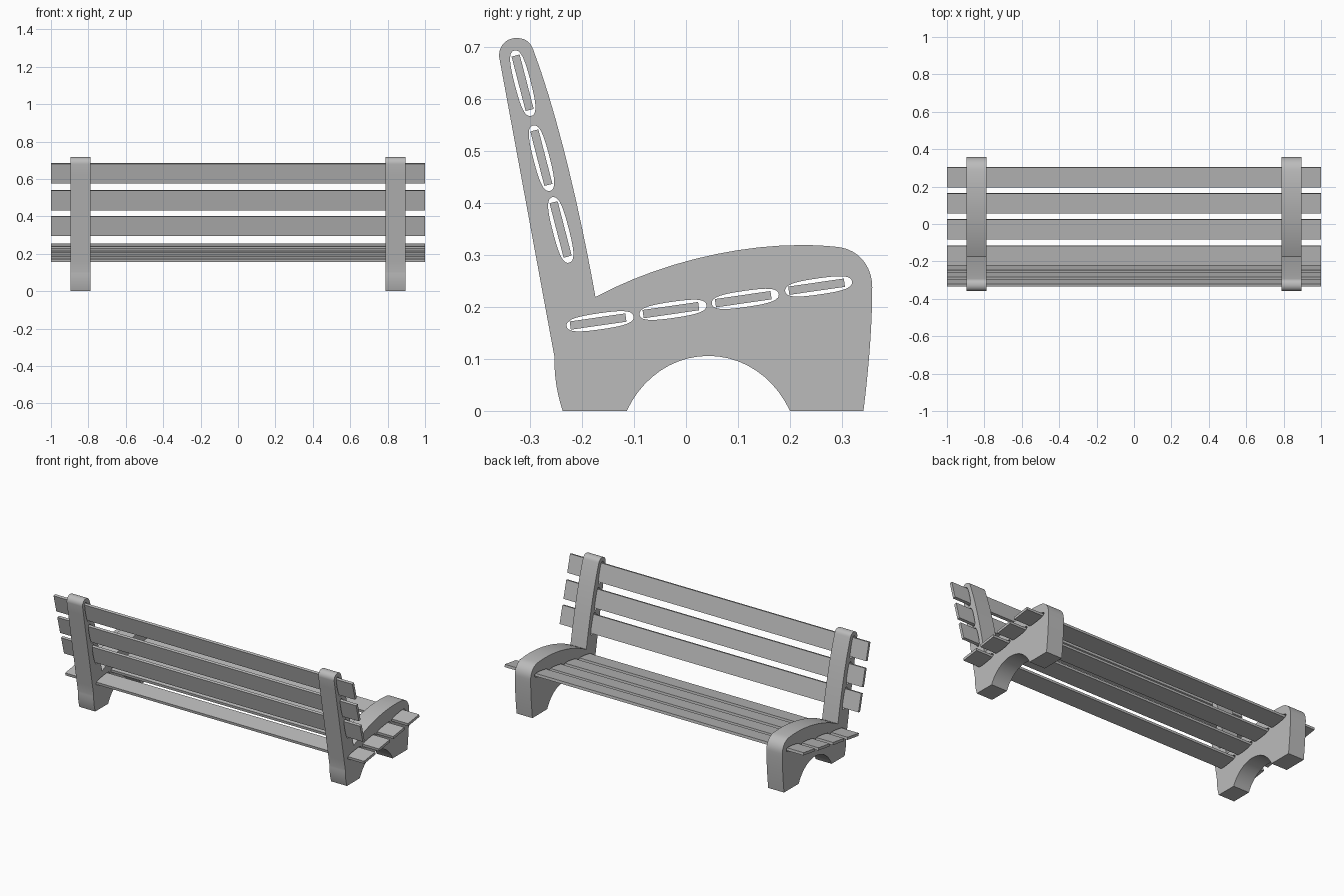
import bpy, bmesh, math
from mathutils import Matrix, Vector

if "Cube" in bpy.data.objects:
    bpy.data.objects.remove(bpy.data.objects["Cube"])

GREY = (0.5, 0.5, 0.5, 1)
mat = bpy.data.materials.new("plain grey")
mat.use_nodes = True
mat.diffuse_color = GREY
mat.node_tree.nodes["Principled BSDF"].inputs["Base Color"].default_value = GREY

PANEL_X, PANEL_HALF = 0.842, 0.053
SLAT_WIDTH, SLAT_THICK = 0.108, 0.016
SEAT_TILT, BACK_TILT = math.radians(8.2), math.radians(104.5)

# Slat centres (y, z) and tilt
seat = [(-0.169, 0.172), (-0.029, 0.194), (0.11, 0.215), (0.251, 0.239)]
back = [(-0.241, 0.349), (-0.278, 0.487), (-0.314, 0.631)]
slats = [("seat_slat", c, SEAT_TILT, 0.004) for c in seat]
slats += [("back_slat", c, BACK_TILT, -0.001) for c in back]

# Side panel outline: incoming handle, point, outgoing handle (None = straight)
outline = [
    (None, (-0.359, 0.68), (-0.361, 0.702)),
    ((-0.345, 0.717), (-0.326, 0.717), (-0.308, 0.717)),
    ((-0.298, 0.708), (-0.293, 0.693), (-0.243, 0.56)),
    ((-0.199, 0.36), (-0.174, 0.219), (-0.06, 0.281)),
    ((0.09, 0.319), (0.22, 0.319), (0.245, 0.319)),
    ((0.265, 0.318), (0.285, 0.316), (0.33, 0.314)),
    ((0.358, 0.28), (0.358, 0.238), (0.358, 0.16)),
    ((0.35, 0.07), (0.341, 0), None),
    (None, (0.2, 0), (0.17, 0.065)),
    ((0.11, 0.106), (0.043, 0.106), (-0.024, 0.106)),
    ((-0.084, 0.065), (-0.114, 0), None),
    (None, (-0.237, 0), (-0.25, 0.04)),
    ((-0.253, 0.07), (-0.253, 0.105), None),
]
# Lens-shaped slot around a slat
slot = [
    ((-0.065, -0.013), (-0.065, 0), (-0.065, 0.013)),
    ((-0.042, 0.0155), (0, 0.0155), (0.042, 0.0155)),
    ((0.065, 0.013), (0.065, 0), (0.065, -0.013)),
    ((0.042, -0.0155), (0, -0.0155), (-0.042, -0.0155)),
]


def add_spline(curve, knots, move=Matrix()):
    spline = curve.splines.new("BEZIER")
    spline.bezier_points.add(len(knots) - 1)
    spline.use_cyclic_u = True
    for i, (p, k) in enumerate(zip(spline.bezier_points, knots)):
        before, after = knots[i - 1][1], knots[(i + 1) % len(knots)][1]
        p.handle_left_type = p.handle_right_type = "FREE"
        here = Vector(k[1])
        left = Vector(k[0]) if k[0] else here.lerp(Vector(before), 1 / 3)
        right = Vector(k[2]) if k[2] else here.lerp(Vector(after), 1 / 3)
        p.co = move @ here.to_3d()
        p.handle_left = move @ left.to_3d()
        p.handle_right = move @ right.to_3d()


def add_object(name, mesh):
    obj = bpy.data.objects.new(name, mesh)
    bpy.context.collection.objects.link(obj)
    return obj


# Side panel mesh with slots cut through
curve = bpy.data.curves.new("panel_profile", "CURVE")
curve.dimensions, curve.fill_mode = "2D", "BOTH"
curve.extrude, curve.resolution_u = PANEL_HALF, 10
add_spline(curve, outline)
for name, centre, tilt, shift in slats:
    add_spline(curve, slot, Matrix.Translation((*centre, 0))
               @ Matrix.Rotation(tilt, 4, "Z") @ Matrix.Translation((shift, 0, 0)))
profile = add_object("panel_profile", curve)
bpy.context.view_layer.update()
panel = bpy.data.meshes.new_from_object(
    profile.evaluated_get(bpy.context.evaluated_depsgraph_get()))
bpy.data.objects.remove(profile)

# Weld, and stand the profile upright facing sideways
bm = bmesh.new()
bm.from_mesh(panel)
bmesh.ops.remove_doubles(bm, verts=bm.verts, dist=0.0001)
bm.transform(Matrix.Rotation(math.pi / 2, 4, "Z") @ Matrix.Rotation(math.pi / 2, 4, "X"))
bmesh.ops.recalc_face_normals(bm, faces=bm.faces)
bm.to_mesh(panel)
bm.free()
panel.materials.clear()
panel.materials.append(mat)

bpy.ops.object.select_all(action="DESELECT")
for name, x in (("left_side_panel", PANEL_X), ("right_side_panel", -PANEL_X)):
    obj = add_object(name, panel.copy())
    obj.location.x = x
    obj.select_set(True)
    bpy.context.view_layer.objects.active = obj
bpy.ops.object.shade_smooth_by_angle(angle=math.radians(30))

# Slats running the full width
for i, (name, (y, z), tilt, shift) in enumerate(slats):
    mesh = bpy.data.meshes.new(name)
    bm = bmesh.new()
    bmesh.ops.create_cube(bm, size=1)
    bm.transform(Matrix.Diagonal((2, SLAT_WIDTH, SLAT_THICK, 1)))
    bm.to_mesh(mesh)
    bm.free()
    mesh.materials.append(mat)
    obj = add_object(f"{name}_{i + 1}", mesh)
    obj.location = (0, y, z)
    obj.rotation_euler.x = tilt
